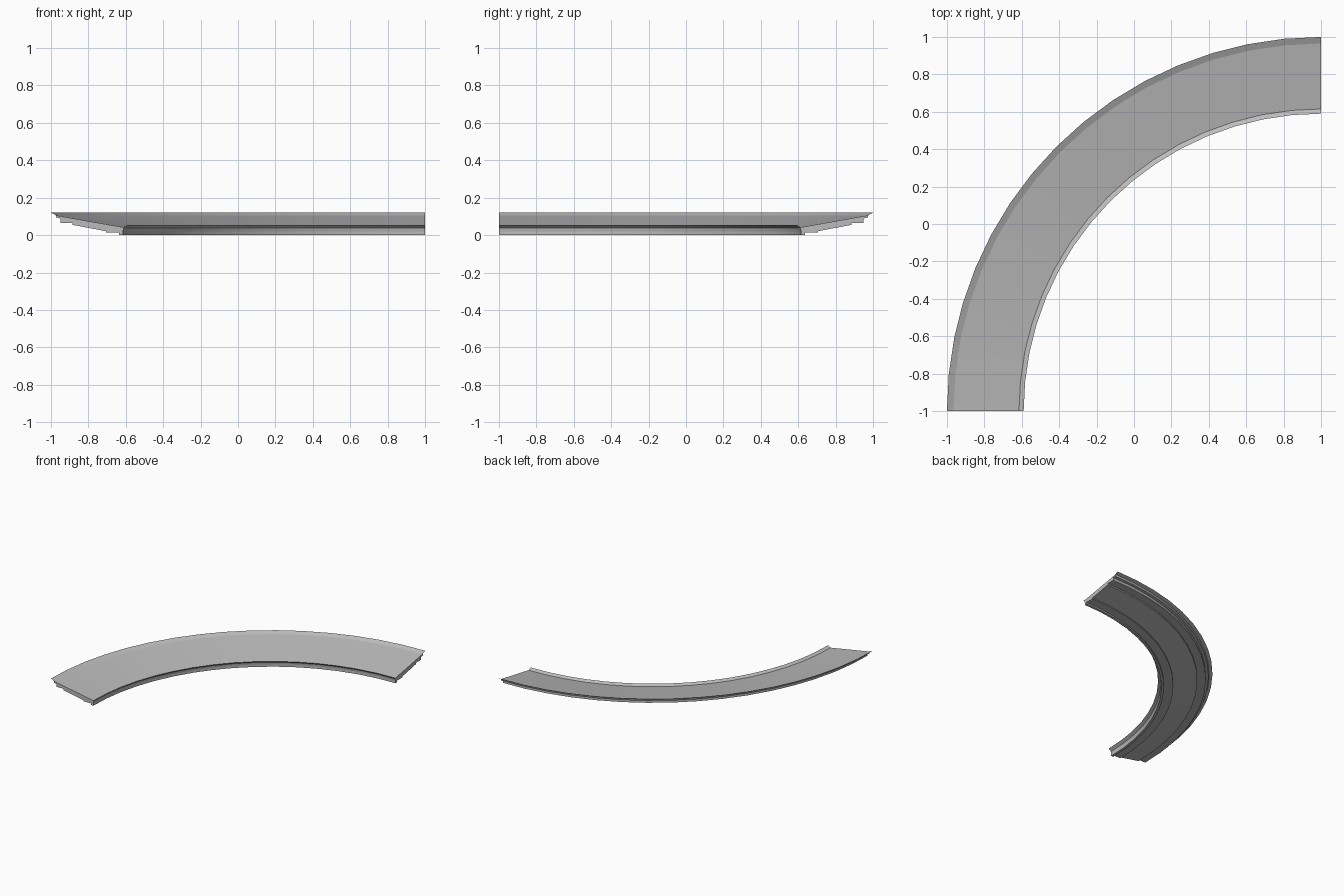
import bpy, bmesh, math

cube = bpy.data.objects.get("Cube")
if cube:
    bpy.data.objects.remove(cube)

SEGMENTS = 16
CENTRE = (1.0, -1.0)


def material(name, value):
    mat = bpy.data.materials.new(name)
    mat.use_nodes = True
    colour = (value, value, value, 1)
    mat.diffuse_color = colour
    mat.node_tree.nodes["Principled BSDF"].inputs["Base Color"].default_value = colour
    return mat


def sweep(name, profile, mat):
    """Sweep a closed (radius, height) profile through a quarter turn."""
    bm = bmesh.new()
    rings = []
    for i in range(SEGMENTS + 1):
        a = math.pi / 2 * (1 + i / SEGMENTS)
        rings.append([bm.verts.new((CENTRE[0] + r * math.cos(a),
                                    CENTRE[1] + r * math.sin(a), z))
                      for r, z in profile])
    n = len(profile)
    for a, b in zip(rings, rings[1:]):
        for j in range(n):
            k = (j + 1) % n
            bm.faces.new((a[j], a[k], b[k], b[j]))
    bm.faces.new(rings[0])
    bm.faces.new(rings[-1])
    bmesh.ops.recalc_face_normals(bm, faces=bm.faces)
    mesh = bpy.data.meshes.new(name)
    bm.to_mesh(mesh)
    bm.free()
    mesh.materials.append(mat)
    obj = bpy.data.objects.new(name, mesh)
    bpy.context.collection.objects.link(obj)
    bpy.ops.object.select_all(action="DESELECT")
    bpy.context.view_layer.objects.active = obj
    obj.select_set(True)
    bpy.ops.object.shade_smooth_by_angle(angle=math.radians(8))
    return obj


grey = material("plain grey", 0.5)

# Banked slab: steep outer rim, sloping deck, raised inner lip, stepped underside
sweep("banked_curve", [
    (2.0, 0.12), (1.965, 0.104), (1.615, 0.042), (1.59, 0.055),
    (1.612, 0.037), (1.615, 0.02), (1.635, 0.02), (1.70, 0.02),
    (1.885, 0.055), (1.885, 0.083), (1.97, 0.092), (1.975, 0.108),
], grey)

# Rails under the slab
sweep("inner_foot", [(1.615, 0.022), (1.615, 0.0), (1.635, 0.0), (1.635, 0.022)], grey)
sweep("inner_rail", [(1.635, 0.024), (1.635, 0.013), (1.705, 0.013), (1.705, 0.024)], grey)
sweep("outer_rail", [(1.885, 0.088), (1.885, 0.066), (1.95, 0.066), (1.95, 0.093)], grey)
